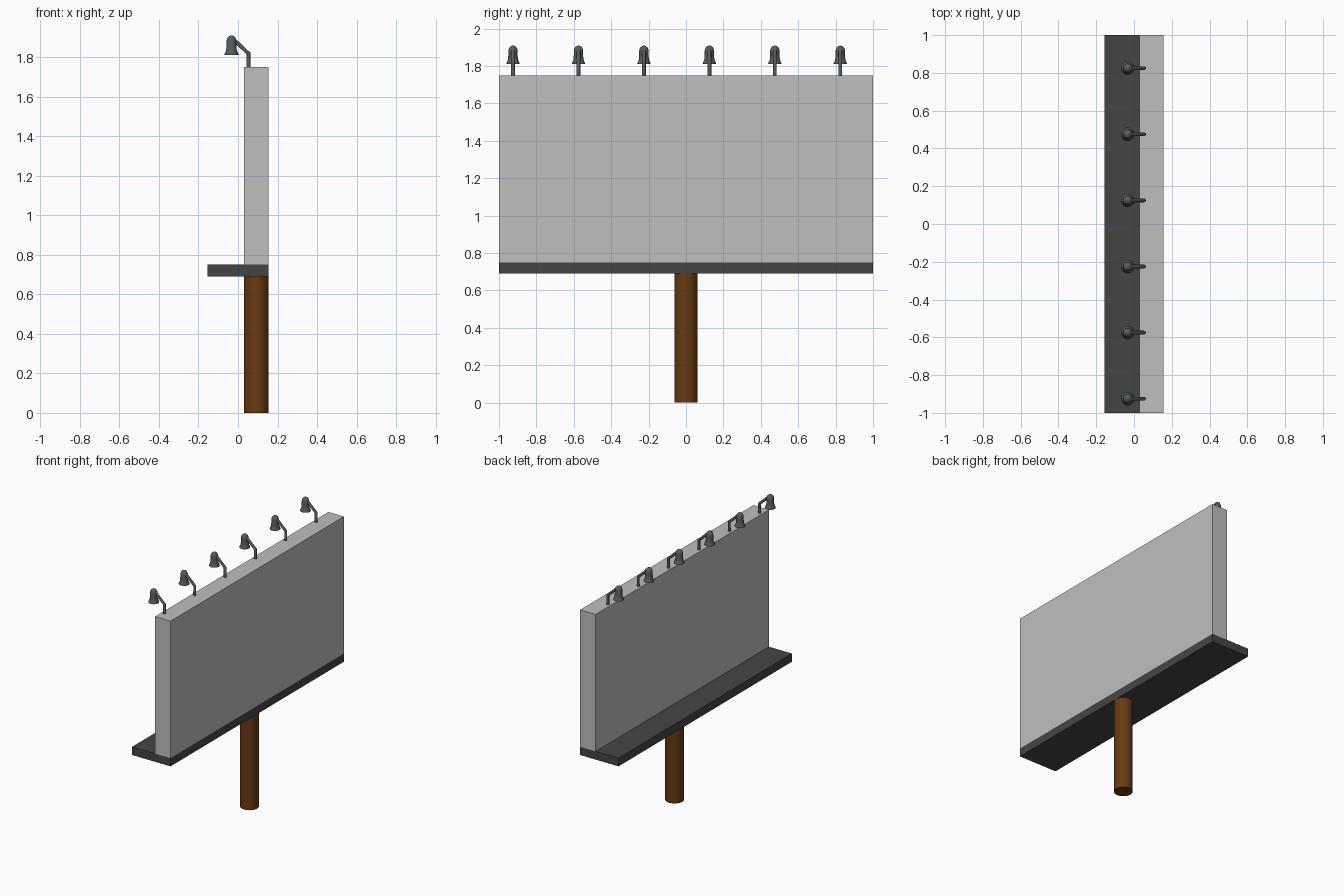
import bpy, bmesh, math
from mathutils import Vector

if "Cube" in bpy.data.objects:
    bpy.data.objects.remove(bpy.data.objects["Cube"])


def material(name, rgb):
    m = bpy.data.materials.new(name)
    m.diffuse_color = (*rgb, 1)
    m.use_nodes = True
    m.node_tree.nodes["Principled BSDF"].inputs["Base Color"].default_value = m.diffuse_color
    return m


PANEL = material("light grey panel", (0.52, 0.52, 0.52))
DECK = material("dark grey deck", (0.06, 0.06, 0.06))
WOOD = material("brown post", (0.14, 0.042, 0.006))
METAL = material("lamp metal", (0.10, 0.11, 0.11))


def finish(name, bm, mat, smooth=False):
    bmesh.ops.recalc_face_normals(bm, faces=bm.faces)
    me = bpy.data.meshes.new(name)
    bm.to_mesh(me)
    bm.free()
    me.materials.append(mat)
    ob = bpy.data.objects.new(name, me)
    bpy.context.collection.objects.link(ob)
    if smooth:
        bpy.ops.object.select_all(action='DESELECT')
        ob.select_set(True)
        bpy.context.view_layer.objects.active = ob
        bpy.ops.object.shade_smooth_by_angle(angle=math.radians(35))
    return ob


def box(name, lo, hi, mat):
    lo, hi = Vector(lo), Vector(hi)
    bm = bmesh.new()
    bmesh.ops.create_cube(bm, size=1)
    for v in bm.verts:
        v.co = (lo + hi) / 2 + v.co * (hi - lo)
    return finish(name, bm, mat)


def sweep(bm, rings, sides):
    """Skin circles given as (centre, radius, tilt about y), capped at both ends."""
    loops = []
    for c, r, tilt in rings:
        loop = []
        for i in range(sides):
            a = 2 * math.pi * i / sides
            x, y = r * math.cos(a), r * math.sin(a)
            loop.append(bm.verts.new((c[0] + x * math.cos(tilt), c[1] + y,
                                      c[2] - x * math.sin(tilt))))
        loops.append(loop)
    for a, b in zip(loops, loops[1:]):
        for i in range(sides):
            j = (i + 1) % sides
            bm.faces.new((a[i], a[j], b[j], b[i]))
    bm.faces.new(loops[0])
    bm.faces.new(loops[-1])


# sign board and walkway deck
box("sign_board", (0.03, -1, 0.75), (0.155, 1, 1.75), PANEL)
box("walkway_deck", (-0.155, -1, 0.69), (0.155, 1, 0.75), DECK)

# round post, just touching the back of the board
bm = bmesh.new()
sweep(bm, [((0.0925, 0, 0), 0.0625, 0), ((0.0925, 0, 0.749), 0.0625, 0)], 32)
finish("post", bm, WOOD, True)

# row of lamps: bent arm and bell-shaped shade
SHADE = [(1.811, 0.036), (1.816, 0.035), (1.828, 0.029), (1.842, 0.026), (1.86, 0.025),
         (1.883, 0.025), (1.893, 0.0225), (1.901, 0.018), (1.907, 0.010), (1.909, 0.003)]
for n in range(6):
    y = -0.925 + 0.35 * n
    bm = bmesh.new()
    sweep(bm, [((0.053, y, 1.745), 0.01, 0), ((0.053, y, 1.818), 0.01, -0.4),
               ((-0.03, y, 1.896), 0.01, -0.8)], 12)
    finish(f"lamp_arm_{n + 1}", bm, METAL, True)
    bm = bmesh.new()
    sweep(bm, [((-0.033, y, z), r, 0) for z, r in SHADE], 20)
    finish(f"lamp_shade_{n + 1}", bm, METAL, True)
